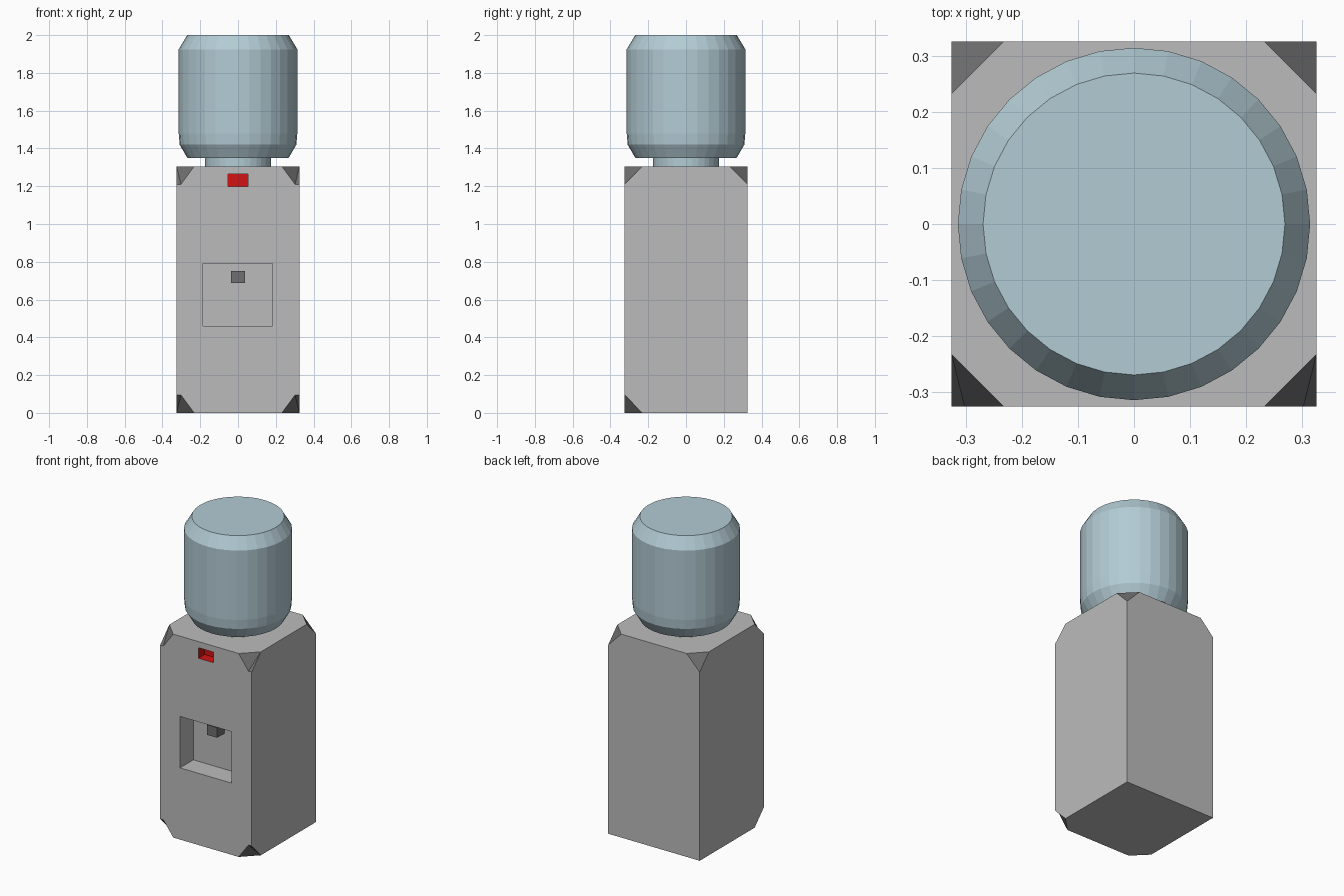
import bpy, bmesh
from math import radians, cos, sin

if "Cube" in bpy.data.objects:
    bpy.data.objects.remove(bpy.data.objects["Cube"])


def material(name, rgb):
    m = bpy.data.materials.new(name)
    m.diffuse_color = (*rgb, 1)
    m.use_nodes = True
    m.node_tree.nodes["Principled BSDF"].inputs["Base Color"].default_value = m.diffuse_color
    return m


GREY = material("grey", (0.5, 0.5, 0.5))
DARK = material("dark_grey", (0.16, 0.16, 0.16))
RED = material("red", (0.65, 0.006, 0.006))
BLUE = material("pale_blue", (0.45, 0.6, 0.66))


def finish(name, bm, mats):
    bmesh.ops.remove_doubles(bm, verts=bm.verts, dist=1e-5)
    bmesh.ops.recalc_face_normals(bm, faces=bm.faces)
    me = bpy.data.meshes.new(name)
    bm.to_mesh(me)
    bm.free()
    for m in mats:
        me.materials.append(m)
    ob = bpy.data.objects.new(name, me)
    bpy.context.collection.objects.link(ob)
    return ob


def box(name, lo, hi, mats=()):
    bm = bmesh.new()
    bmesh.ops.create_cube(bm, size=1)
    for v in bm.verts:
        v.co = [lo[k] + (v.co[k] + 0.5) * (hi[k] - lo[k]) for k in range(3)]
    return finish(name, bm, mats)


def lathe(name, profile, mats, sides=32):
    bm = bmesh.new()
    rings = [[bm.verts.new((r * cos(radians(360 * i / sides)),
                            r * sin(radians(360 * i / sides)), z))
              for i in range(sides)] for r, z in profile]
    for a, b in zip(rings, rings[1:]):
        for i in range(sides):
            j = (i + 1) % sides
            bm.faces.new((a[i], a[j], b[j], b[i]))
    bm.faces.new(rings[0])
    bm.faces.new(rings[-1])
    return finish(name, bm, mats)


# Cabinet: box with clipped corners (all four on top, only the front two below)
C, I, K = 0.325, 0.232, 0.302      # half width, clip start, blunt clip end
T, A, B = 1.305, 1.21, 0.095       # top, upper clip, lower clip
bm = bmesh.new()


def face(pts, mat=0):
    bm.faces.new([bm.verts.new(p) for p in pts]).material_index = mat


def mirrored(half):
    return half + [(-x, y, z) for x, y, z in reversed(half)]


face(mirrored([(I, -C, T), (K, -C, A), (C, -C, A), (C, -C, B), (K, -C, B), (I, -C, 0)]))
face(mirrored([(I, C, T), (C, C, A), (C, C, 0)]))
face(mirrored([(I, -C, T), (C, -I, T), (C, I, T), (I, C, T)]))
face(mirrored([(I, -C, 0), (C, -I, 0), (C, C, 0)]))
for s in (-1, 1):
    x = s * C
    face([(x, -C, B), (x, -C, A), (x, -I, T), (x, I, T), (x, C, A), (x, C, 0), (x, -I, 0)])
    face([(x, C, A), (x, I, T), (s * I, C, T)], 1)
    for end, clip in ((T, A), (0, B)):
        face([(s * K, -C, clip), (s * I, -C, end), (x, -I, end)], 1)
        face([(s * K, -C, clip), (x, -I, end), (x, -C, clip)], 1)
cabinet = finish("cabinet", bm, (GREY, DARK, RED))

# Dispensing recess and red indicator pocket cut into the front
for lo, hi in (((-0.184, -0.5, 0.46), (0.182, -0.19, 0.79)),
               ((-0.054, -0.5, 1.198), (0.054, -0.262, 1.266))):
    cutter = box("cutter", lo, hi)
    cutter.hide_render = True
    mod = cabinet.modifiers.new("cut", 'BOOLEAN')
    mod.operation = 'DIFFERENCE'
    mod.solver = 'EXACT'
    mod.object = cutter
    bpy.context.view_layer.objects.active = cabinet
    bpy.ops.object.modifier_apply(modifier=mod.name)
    bpy.data.objects.remove(cutter)
for p in cabinet.data.polygons:
    x, y, z = p.center
    if abs(x) < 0.06 and -C + 0.005 < y < -0.25 and 1.19 < z < 1.27:
        p.material_index = 2

# Tap inside the recess
box("tap", (-0.036, -0.263, 0.688), (0.036, -0.189, 0.752), (DARK,))

# Water bottle with its neck sitting on the cabinet
lathe("bottle", [(0.174, T), (0.174, 1.35), (0.268, 1.35), (0.309, 1.42),
                 (0.314, 1.48), (0.314, 1.925), (0.269, 2.0)], (BLUE,))
